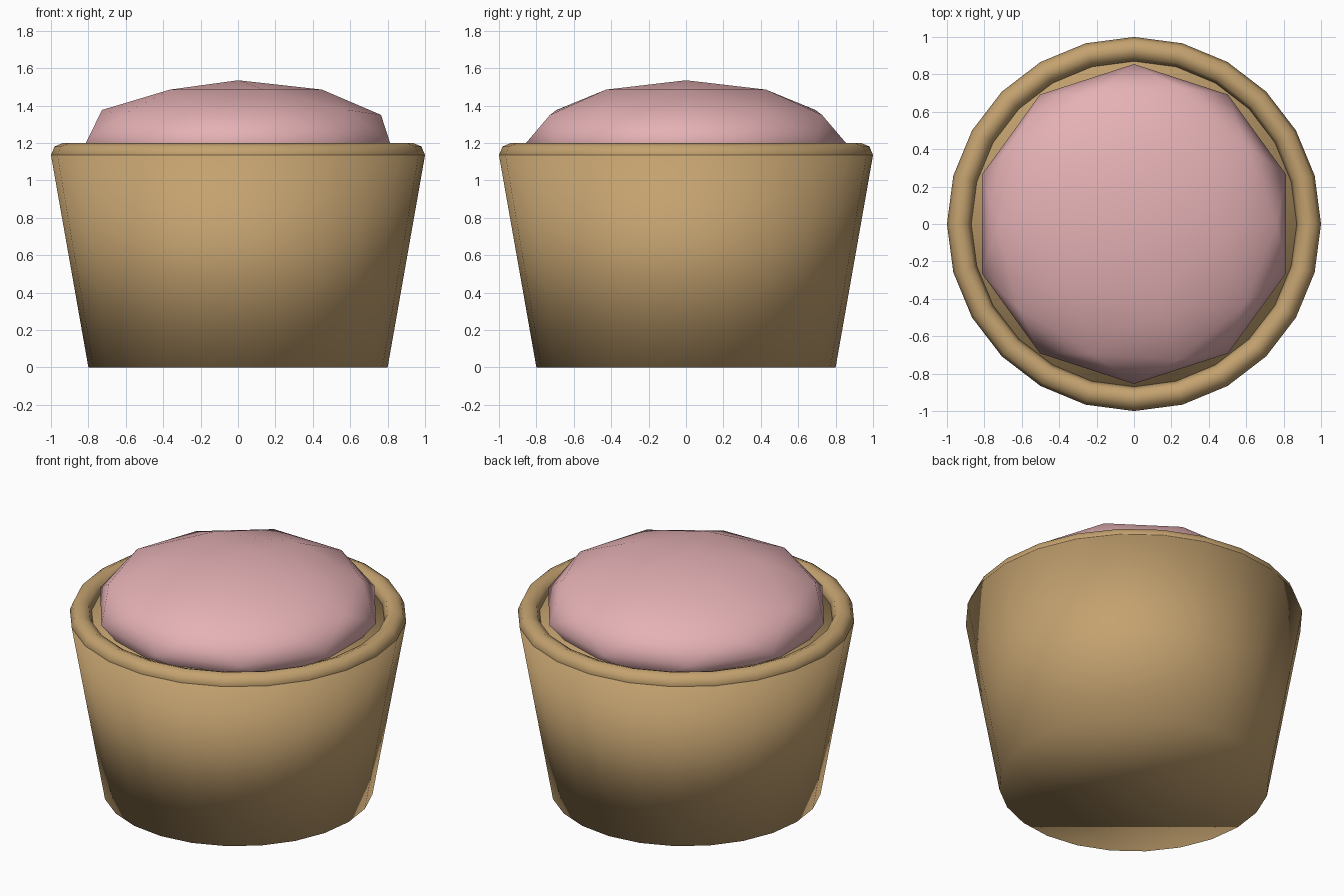
import bpy

SIDES = 24
RIM_Z = 1.135

default_cube = bpy.data.objects.get("Cube")
if default_cube:
    bpy.data.objects.remove(default_cube, do_unlink=True)


def make_material(name, colour):
    mat = bpy.data.materials.new(name)
    mat.use_nodes = True
    mat.diffuse_color = colour
    mat.node_tree.nodes["Principled BSDF"].inputs["Base Color"].default_value = colour
    return mat


def finish(name, mat):
    """Name the new part, give it its colour and shade it smooth."""
    obj = bpy.context.object
    obj.name = name
    obj.data.name = name
    obj.data.materials.append(mat)
    bpy.ops.object.shade_smooth()
    return obj


tan = make_material("tan", (0.55, 0.36, 0.16, 1))
pink = make_material("pink", (0.78, 0.44, 0.46, 1))

# Tapered cup, closed at both ends
bpy.ops.mesh.primitive_cone_add(vertices=SIDES, radius1=0.8, radius2=1.0,
                                depth=RIM_Z, location=(0, 0, RIM_Z / 2))
finish("cup", tan)

# Rounded rim on the cup's top edge
bpy.ops.mesh.primitive_torus_add(major_segments=SIDES, minor_segments=8,
                                 major_radius=0.935, minor_radius=0.065,
                                 location=(0, 0, RIM_Z))
finish("rim", tan)

# Flattened low-poly scoop resting in the cup
bpy.ops.mesh.primitive_ico_sphere_add(subdivisions=2, radius=1, location=(0, 0, 1.2))
scoop = finish("scoop", pink)
scoop.scale = (0.855, 0.855, 0.335)
